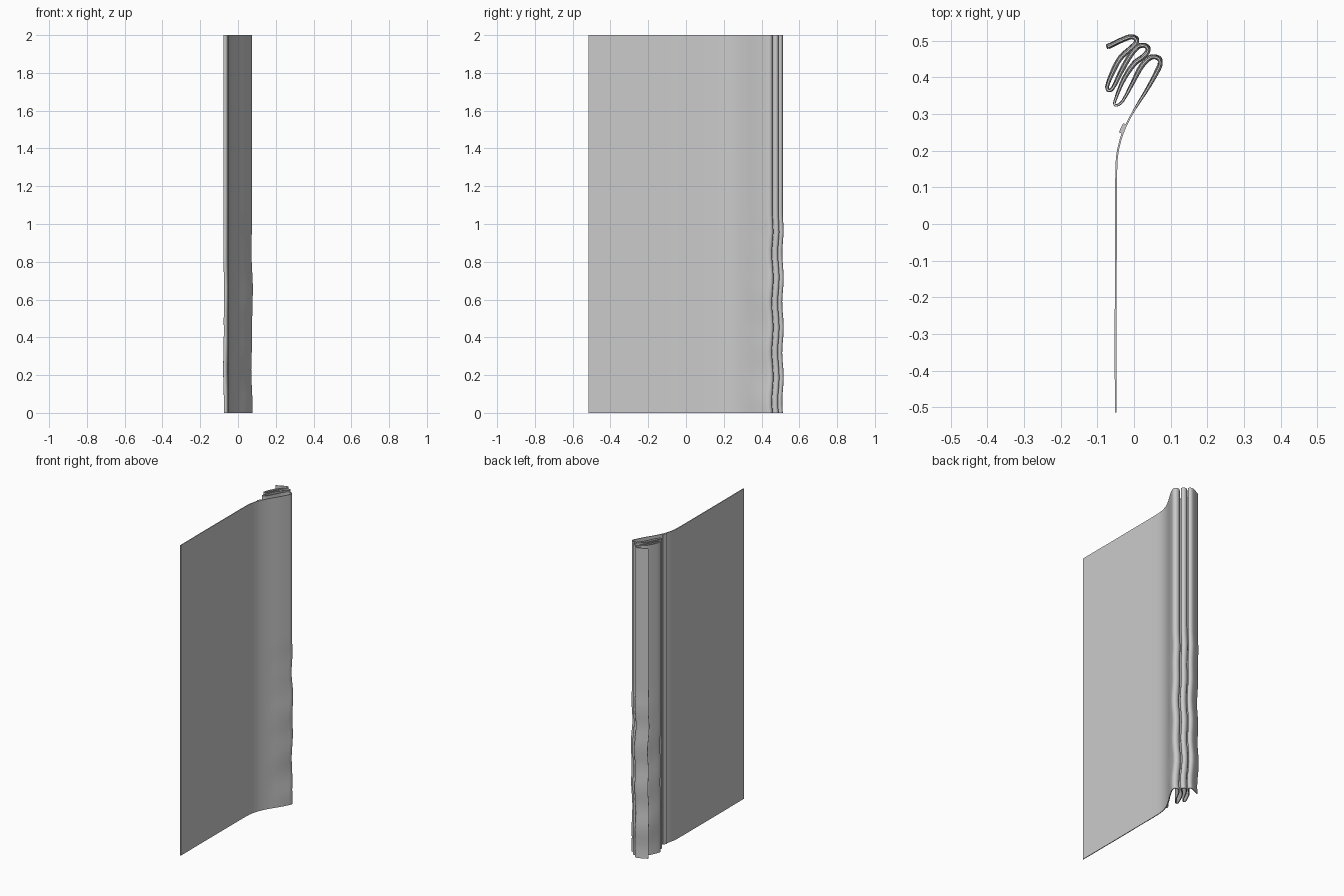
import bpy, bmesh, math
from mathutils import Vector

if "Cube" in bpy.data.objects:
    bpy.data.objects.remove(bpy.data.objects["Cube"])

HEIGHT = 2.0
ROWS = 44

# plan path of the cloth: flat panel, bend, then three gathered folds
PATH = [(-0.05, -0.515), (-0.05, -0.2), (-0.049, 0.0), (-0.048, 0.16), (-0.043, 0.205),
        (-0.028, 0.255), (0.0, 0.31), (0.036, 0.368), (0.062, 0.415), (0.071, 0.437),
        (0.066, 0.452), (0.045, 0.454), (0.020, 0.430), (-0.004, 0.385),
        (-0.03, 0.337), (-0.043, 0.325), (-0.053, 0.325), (-0.050, 0.342),
        (-0.028, 0.395), (0.0, 0.437), (0.025, 0.456), (0.038, 0.474), (0.030, 0.486),
        (0.010, 0.483), (-0.012, 0.457), (-0.037, 0.413), (-0.058, 0.371),
        (-0.069, 0.364), (-0.074, 0.373), (-0.060, 0.411), (-0.038, 0.452),
        (-0.010, 0.478), (0.006, 0.495), (0.003, 0.507), (-0.014, 0.509), (-0.072, 0.483)]


def smooth(points, steps=4):
    """Catmull-Rom through the plan points."""
    p = [Vector(q) for q in points]
    p = [2 * p[0] - p[1]] + p + [2 * p[-1] - p[-2]]
    out = []
    for a, b, c, d in zip(p, p[1:], p[2:], p[3:]):
        # scale tangents to the local span so uneven spacing does not overshoot
        span = (c - b).length
        t1, t2 = (c - a).normalized() * span, (d - b).normalized() * span
        for i in range(steps):
            t = i / steps
            out.append((2*t**3 - 3*t**2 + 1) * b + (t**3 - 2*t**2 + t) * t1
                       + (-2*t**3 + 3*t**2) * c + (t**3 - t**2) * t2)
    return out + [p[-2]]


def ripple(y, z):
    """Gentle sideways waviness of the folds in the lower half."""
    w = min(max((1.08 - z) / 0.12, 0), 1) * min(max((y - 0.3) / 0.12, 0), 1)
    dx = 0.001 + 0.003 * math.sin(9 * z + 2.5) + 0.0015 * math.sin(21 * z)
    dy = 0.001 + 0.004 * math.cos(24 * (z - 0.19))
    return w * dx, w * dy


def sheet(name, plan, thickness):
    bm = bmesh.new()
    rows = []
    for r in range(ROWS + 1):
        z = HEIGHT * r / ROWS
        row = []
        for x, y in plan:
            dx, dy = ripple(y, z)
            row.append(bm.verts.new((x + dx, y + dy, z)))
        rows.append(row)
    for lo, hi in zip(rows, rows[1:]):
        for i in range(len(plan) - 1):
            bm.faces.new((lo[i], lo[i + 1], hi[i + 1], hi[i]))
    me = bpy.data.meshes.new(name)
    bm.to_mesh(me)
    bm.free()
    ob = bpy.data.objects.new(name, me)
    bpy.context.collection.objects.link(ob)
    mod = ob.modifiers.new("Thickness", 'SOLIDIFY')
    mod.thickness = thickness
    mod.offset = 0
    bpy.ops.object.select_all(action='DESELECT')
    ob.select_set(True)
    bpy.context.view_layer.objects.active = ob
    bpy.ops.object.modifier_apply(modifier="Thickness")
    bpy.ops.object.shade_smooth_by_angle(angle=math.radians(40))
    return ob


# cloth panel with gathered folds
sheet("curtain_cloth", smooth(PATH), 0.005)

# narrow seam strip on the back where the folds begin
mid, along = Vector((-0.0315, 0.261)), Vector((0.42, 0.91)) * 0.0135
sheet("seam_strip", [mid - along, mid + along], 0.009)
